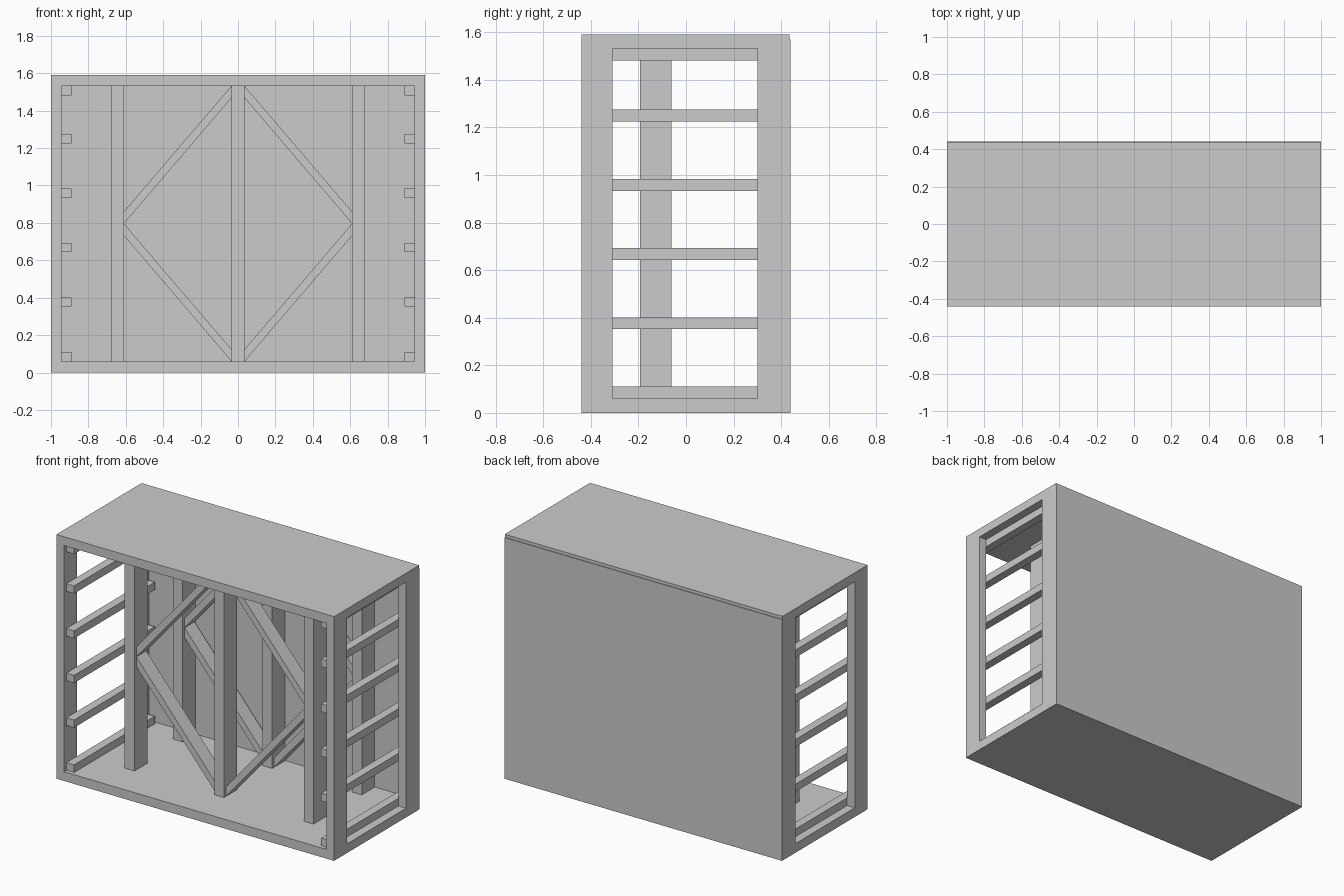
import bpy, bmesh

if "Cube" in bpy.data.objects:
    bpy.data.objects.remove(bpy.data.objects["Cube"])

FRONT, BACK = -0.44, 0.436      # carcass depth
FLOOR, CEIL, TOP = 0.06, 1.532, 1.59
MID = (FLOOR + CEIL) / 2


def prism(name, profile, y0, y1):
    """Extrude an x-z outline from y0 to y1."""
    bm = bmesh.new()
    face = bm.faces.new([bm.verts.new((x, y0, z)) for x, z in profile])
    ext = bmesh.ops.extrude_face_region(bm, geom=[face])
    verts = [g for g in ext["geom"] if isinstance(g, bmesh.types.BMVert)]
    bmesh.ops.translate(bm, verts=verts, vec=(0, y1 - y0, 0))
    bmesh.ops.recalc_face_normals(bm, faces=bm.faces)
    mesh = bpy.data.meshes.new(name)
    bm.to_mesh(mesh)
    bm.free()
    obj = bpy.data.objects.new(name, mesh)
    bpy.context.collection.objects.link(obj)
    return obj


def box(name, x0, x1, y0, y1, z0, z1):
    return prism(name, [(x0, z0), (x1, z0), (x1, z1), (x0, z1)], y0, y1)


# Top, bottom and thin back panel
box("bottom_board", -1, 1, FRONT, BACK, 0, FLOOR)
box("top_board", -1, 1, FRONT, BACK, CEIL, TOP)
box("back_panel", -1, 1, BACK, 0.44, 0, 1.57)

for side, s in (("left", -1), ("right", 1)):
    # Corner posts
    box(f"{side}_front_corner_post", *sorted((s * 0.945, s)), FRONT, -0.308, FLOOR, CEIL)
    box(f"{side}_back_corner_post", *sorted((s * 0.945, s)), 0.30, BACK, FLOOR, CEIL)
    # Side slats
    for i, z in enumerate((0.06, 0.352, 0.643, 0.933, 1.225, 1.482)):
        box(f"{side}_slat_{i + 1}", *sorted((s * 0.89, s * 0.945)), -0.415, 0.415, z, z + 0.05)

# Two rows of inner posts, each with a diamond of braces
for row, y in (("front", -0.194), ("back", 0.302)):
    for label, x in (("left", -0.645), ("middle", 0), ("right", 0.645)):
        box(f"{row}_{label}_post", x - 0.035, x + 0.035, y, y + 0.132, FLOOR, CEIL)
    for side, s in (("left", -1), ("right", 1)):
        for level, t in (("lower", -1), ("upper", 1)):
            h = CEIL - MID
            outline = [(0.61, 0), (0.61, 0.064), (0.035, h), (0.035, h - 0.064)]
            prism(f"{row}_{side}_{level}_brace",
                  [(s * x, MID + t * z) for x, z in outline], y + 0.02, y + 0.122)
